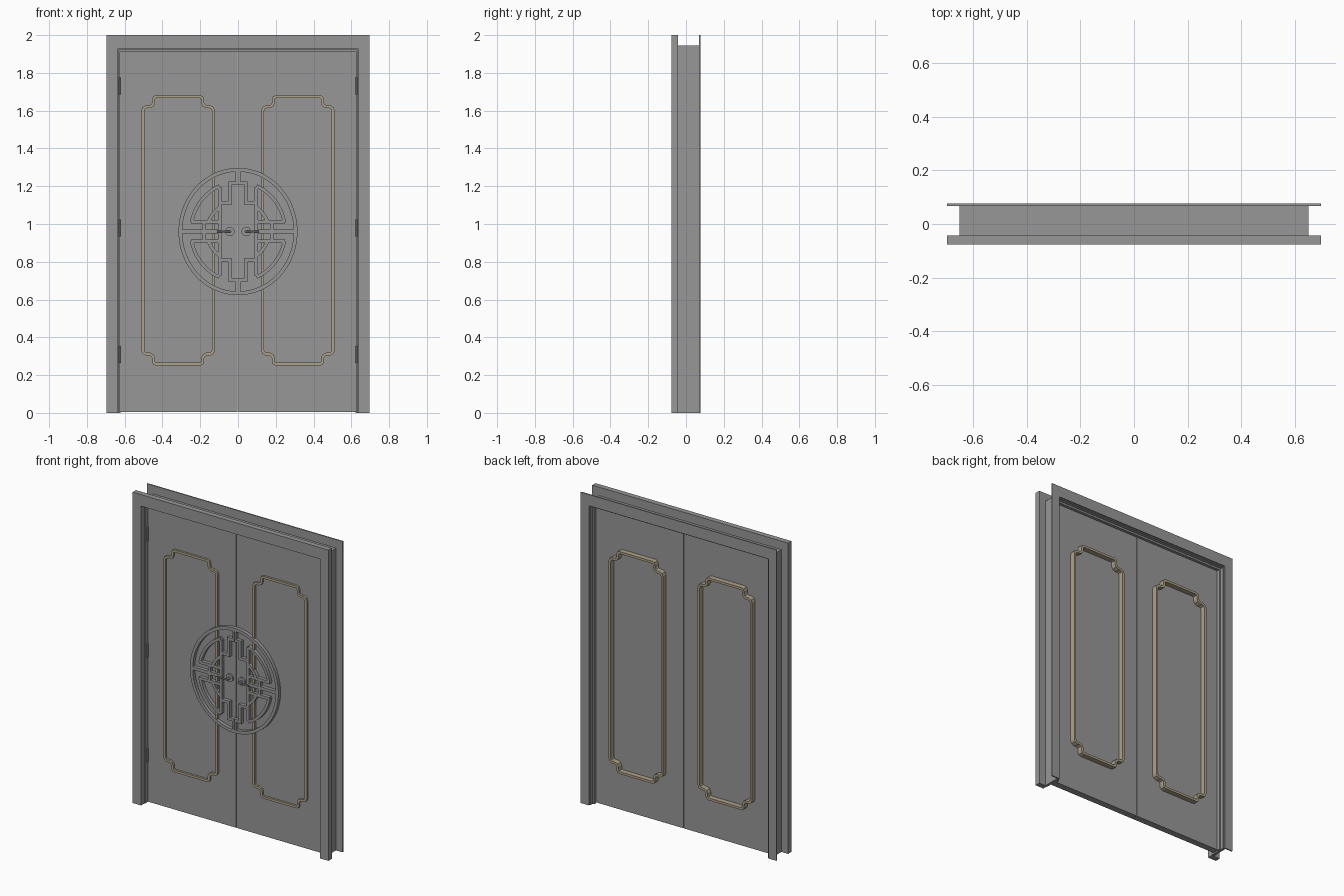
import bpy, bmesh, math
from mathutils import Vector

if "Cube" in bpy.data.objects:
    bpy.data.objects.remove(bpy.data.objects["Cube"])


def material(name, colour):
    m = bpy.data.materials.new(name)
    m.diffuse_color = (*colour, 1)
    m.use_nodes = True
    m.node_tree.nodes["Principled BSDF"].inputs["Base Color"].default_value = m.diffuse_color
    return m


tan = material("tan_trim", (0.42, 0.36, 0.25))
grey = material("dark_grey", (0.31, 0.31, 0.31))


def finish(name, bm, loc=(0, 0, 0), mirror=None, mat=grey):
    bmesh.ops.recalc_face_normals(bm, faces=bm.faces)
    me = bpy.data.meshes.new(name)
    bm.to_mesh(me)
    bm.free()
    ob = bpy.data.objects.new(name, me)
    bpy.context.collection.objects.link(ob)
    ob.location = loc
    me.materials.append(mat)
    if mirror:
        m = ob.modifiers.new("mirror", "MIRROR")
        m.use_axis = mirror
    return ob


def add_prism(bm, pts, y0, y1):
    """Extrude an x/z outline along y."""
    a = [bm.verts.new((x, y0, z)) for x, z in pts]
    b = [bm.verts.new((x, y1, z)) for x, z in pts]
    bm.faces.new(a)
    bm.faces.new(b[::-1])
    n = len(pts)
    for i in range(n):
        j = (i + 1) % n
        bm.faces.new((a[i], b[i], b[j], a[j]))


def add_ribbon(bm, pts, width, y0, y1, caps=True):
    """Flat bar of constant width following an x/z path."""
    p = [Vector(q) for q in pts]
    d = [(p[i + 1] - p[i]).normalized() for i in range(len(p) - 1)]
    nrm = [Vector((-v.y, v.x)) for v in d]
    rows = []
    for i, q in enumerate(p):
        n1, n2 = nrm[max(i - 1, 0)], nrm[min(i, len(nrm) - 1)]
        o = (n1 + n2) / (1 + n1.dot(n2)) * width / 2
        l, r = q + o, q - o
        rows.append([bm.verts.new(c) for c in
                     ((l.x, y0, l.y), (r.x, y0, r.y), (r.x, y1, r.y), (l.x, y1, l.y))])
    for s, t in zip(rows, rows[1:]):
        for k in range(4):
            m = (k + 1) % 4
            bm.faces.new((s[k], s[m], t[m], t[k]))
    if caps:
        bm.faces.new(rows[0])
        bm.faces.new(rows[-1][::-1])


def arch(name, outer, inner, y0, y1):
    """Three-sided frame open at the floor."""
    (ox, oz), (ix, iz) = outer, inner
    bm = bmesh.new()
    add_prism(bm, [(-ox, 0), (-ox, oz), (ox, oz), (ox, 0),
                   (ix, 0), (ix, iz), (-ix, iz), (-ix, 0)], y0, y1)
    return finish(name, bm)


def arc(rx, rz, a0, a1, n=16):
    return [(rx * math.cos(math.radians(a0 + (a1 - a0) * i / n)),
             rz * math.sin(math.radians(a0 + (a1 - a0) * i / n))) for i in range(n + 1)]


def cylinder(name, r, depth, loc, rot=(0, 0, 0), sides=16):
    bpy.ops.mesh.primitive_cylinder_add(vertices=sides, radius=r, depth=depth,
                                        location=loc, rotation=rot)
    ob = bpy.context.object
    ob.name = name
    ob.data.materials.append(grey)
    bpy.ops.object.shade_smooth_by_angle()
    return ob


# Door surround
arch("front_casing", (0.697, 2.0), (0.637, 1.926), -0.076, -0.042)
arch("jamb", (0.65, 1.945), (0.633, 1.922), -0.042, 0.068)
arch("back_casing", (0.697, 2.0), (0.639, 1.928), 0.068, 0.076)
arch("door_stop", (0.633, 1.922), (0.622, 1.910), 0.026, 0.045)

DOOR_FRONT, DOOR_BACK = -0.017, 0.025
for side, s in (("left", -1), ("right", 1)):
    # Door leaf
    bm = bmesh.new()
    add_prism(bm, [(s * 0.0015, 0.004), (s * 0.628, 0.004),
                   (s * 0.628, 1.914), (s * 0.0015, 1.914)], DOOR_FRONT, DOOR_BACK)
    finish(side + "_door_leaf", bm)

    # Tan moulding with notched corners, running through the leaf
    hx, hz = 0.186, 0.708
    corner = [(0.070, 0), (0.060, 0.004), (0.056, 0.014), (0.056, 0.034), (0.050, 0.046),
              (0.036, 0.053), (0.018, 0.053), (0.005, 0.060), (0, 0.072)]
    path = [(0, hz)] + [(hx - a, hz - b) for a, b in corner] + [(hx, 0)]
    bm = bmesh.new()
    add_ribbon(bm, path, 0.015, -0.030, 0.058, caps=False)
    finish(side + "_panel_moulding", bm, (s * 0.317, 0, 0.966), (True, False, True), tan)

    # Handle: rose, stem and lever
    q = math.pi / 2
    cylinder(side + "_handle_rose", 0.025, 0.010, (s * 0.043, -0.022, 0.96), (q, 0, 0), 12)
    cylinder(side + "_handle_stem", 0.008, 0.035, (s * 0.043, -0.037, 0.96), (q, 0, 0), 12)
    cylinder(side + "_handle_lever", 0.005, 0.072, (s * 0.075, -0.052, 0.96), (0, q, 0), 12)

    # Hinges
    for i, z in enumerate((0.31, 0.98, 1.73)):
        cylinder(f"{side}_hinge_{i + 1}", 0.006, 0.09, (s * 0.629, -0.024, z), sides=10)

# Oval lattice ornament: one quarter, mirrored both ways
bm = bmesh.new()
y0, y1, w = -0.039, DOOR_FRONT, 0.018
add_ribbon(bm, arc(0.305, 0.327, 0, 90, 24), 0.02, y0, y1, caps=False)
bars = [
    [(0.007, 0.32), (0.007, 0.25)],
    [(0.001, 0.257), (0.041, 0.257), (0.041, 0.152), (0.096, 0.152)],
    [(0.096, 0.0), (0.096, 0.236)],
    arc(0.25, 0.262, 67, 11),
    [(0.25, 0.052), (0.096, 0.052)],
    arc(0.165, 0.158, 55, 18, 8),
    [(0.178, 0.052), (0.178, 0.0)],
    [(0.30, 0.004), (0.10, 0.004)],
]
for k, b in enumerate(bars):
    add_ribbon(bm, b, 0.012 if k in (0, 7) else w, y0, y1)
finish("lattice_ornament", bm, (0, 0, 0.96), (True, False, True))
